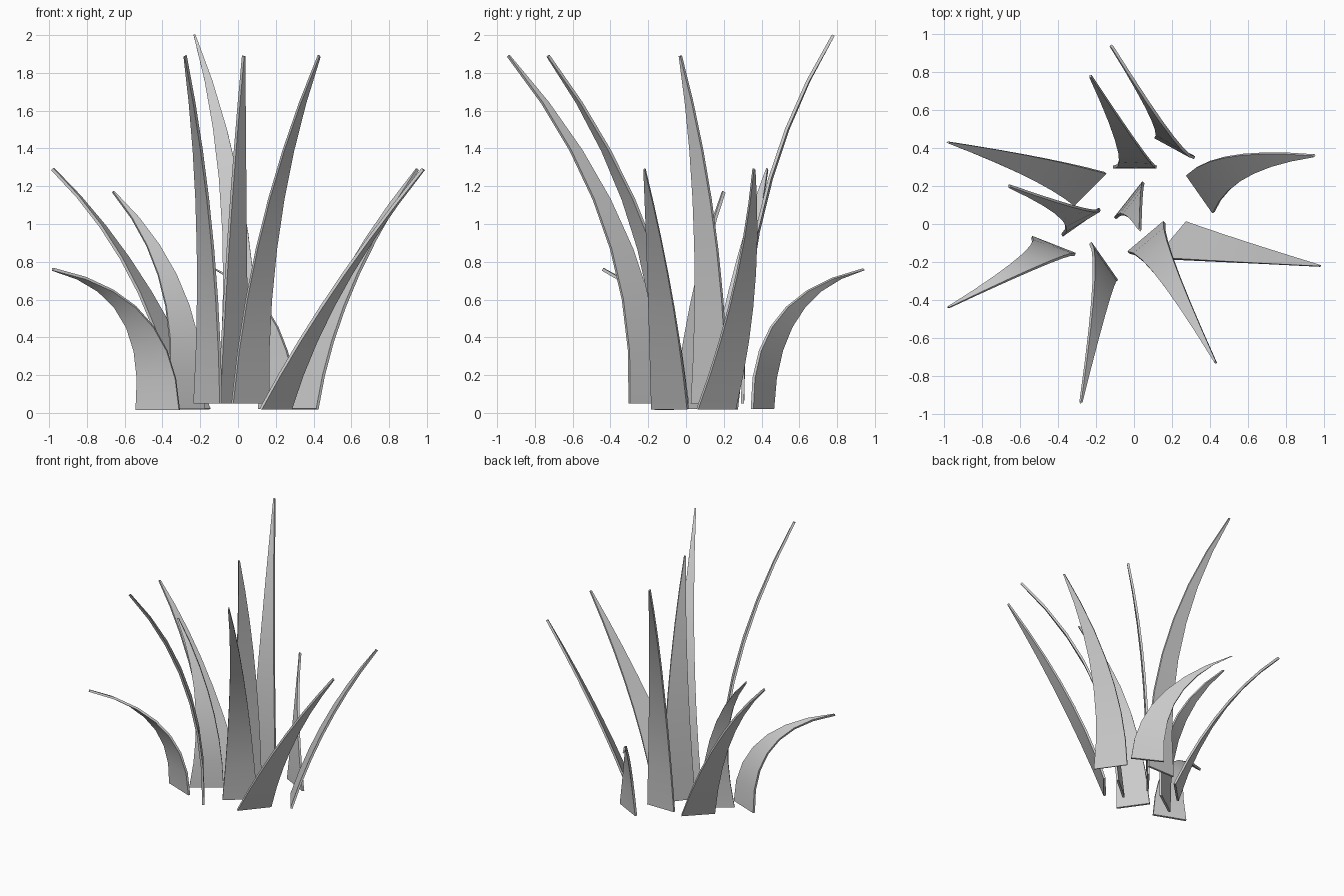
import bpy
import bmesh
from mathutils import Vector

if "Cube" in bpy.data.objects:
    bpy.data.objects.remove(bpy.data.objects["Cube"])

SEGMENTS = 7
THICKNESS = 0.016

# each blade: base left, base right, mid left, mid right (x, y), then tip, base z, mid z
BLADES = {
    "tall_back_blade": ((-.11, .30), (.12, .30), (-.09, .415), (.03, .405), (-.23, .78, 2.0), .05, 1.10),
    "tall_front_left_blade": ((-.23, -.10), (-.09, -.30), (-.215, -.34), (-.145, -.44), (-.28, -.94, 1.89), .05, 1.0),
    "tall_front_right_blade": ((-.03, -.15), (.16, .01), (.13, -.29), (.22, -.22), (.43, -.73, 1.89), .05, 1.0),
    "tall_centre_blade": ((-.10, .03), (.05, .22), (-.045, .045), (.04, .15), (.03, -.03, 1.89), .05, 1.0),
    "medium_left_blade": ((-.15, .27), (-.32, .10), (-.52, .355), (-.57, .25), (-.98, .43, 1.29), .02, .73),
    "medium_inner_left_blade": ((-.18, .08), (-.38, -.06), (-.29, .085), (-.40, .045), (-.66, .20, 1.17), .02, .65),
    "medium_front_right_blade": ((.12, -.18), (.28, .01), (.50, -.20), (.55, -.08), (.98, -.22, 1.29), .02, .65),
    "medium_back_right_blade": ((.28, .26), (.42, .06), (.52, .36), (.60, .25), (.95, .36, 1.29), .02, .65),
    "short_back_blade": ((.11, .46), (.32, .35), (.08, .59), (.18, .49), (-.12, .94, .76), .02, .51),
    "short_left_blade": ((-.54, -.07), (-.31, -.16), (-.62, -.19), (-.49, -.22), (-.98, -.44, .76), .015, .51),
}


def edge_curve(base, mid, tip):
    """Points on a parabola from base through mid to tip."""
    control = 2 * mid - 0.5 * (base + tip)
    points = []
    for i in range(SEGMENTS + 1):
        t = i / SEGMENTS
        points.append((1 - t) ** 2 * base + 2 * t * (1 - t) * control + t * t * tip)
    return points


def make_blade(name, bl, br, ml, mr, tip, z0, zm):
    bl, br = Vector((*bl, z0)), Vector((*br, z0))
    ml, mr = Vector((*ml, zm)), Vector((*mr, zm))
    tip = Vector(tip)
    half = (br - bl).normalized() * 0.005
    # tapering strip between the two curved edges
    left = edge_curve(bl, ml, tip - half)
    right = edge_curve(br, mr, tip + half)
    bm = bmesh.new()
    rows = [(bm.verts.new(a), bm.verts.new(b)) for a, b in zip(left, right)]
    for (a, b), (c, d) in zip(rows, rows[1:]):
        bm.faces.new((a, b, d, c))
    mesh = bpy.data.meshes.new(name)
    bm.to_mesh(mesh)
    bm.free()
    obj = bpy.data.objects.new(name, mesh)
    bpy.context.collection.objects.link(obj)
    # leaf thickness
    bpy.ops.object.select_all(action='DESELECT')
    obj.select_set(True)
    bpy.context.view_layer.objects.active = obj
    mod = obj.modifiers.new("thickness", 'SOLIDIFY')
    mod.thickness = THICKNESS
    mod.offset = 0
    bpy.ops.object.modifier_apply(modifier=mod.name)
    bpy.ops.object.shade_smooth_by_angle(angle=0.6)


for blade_name, shape in BLADES.items():
    make_blade(blade_name, *shape)
